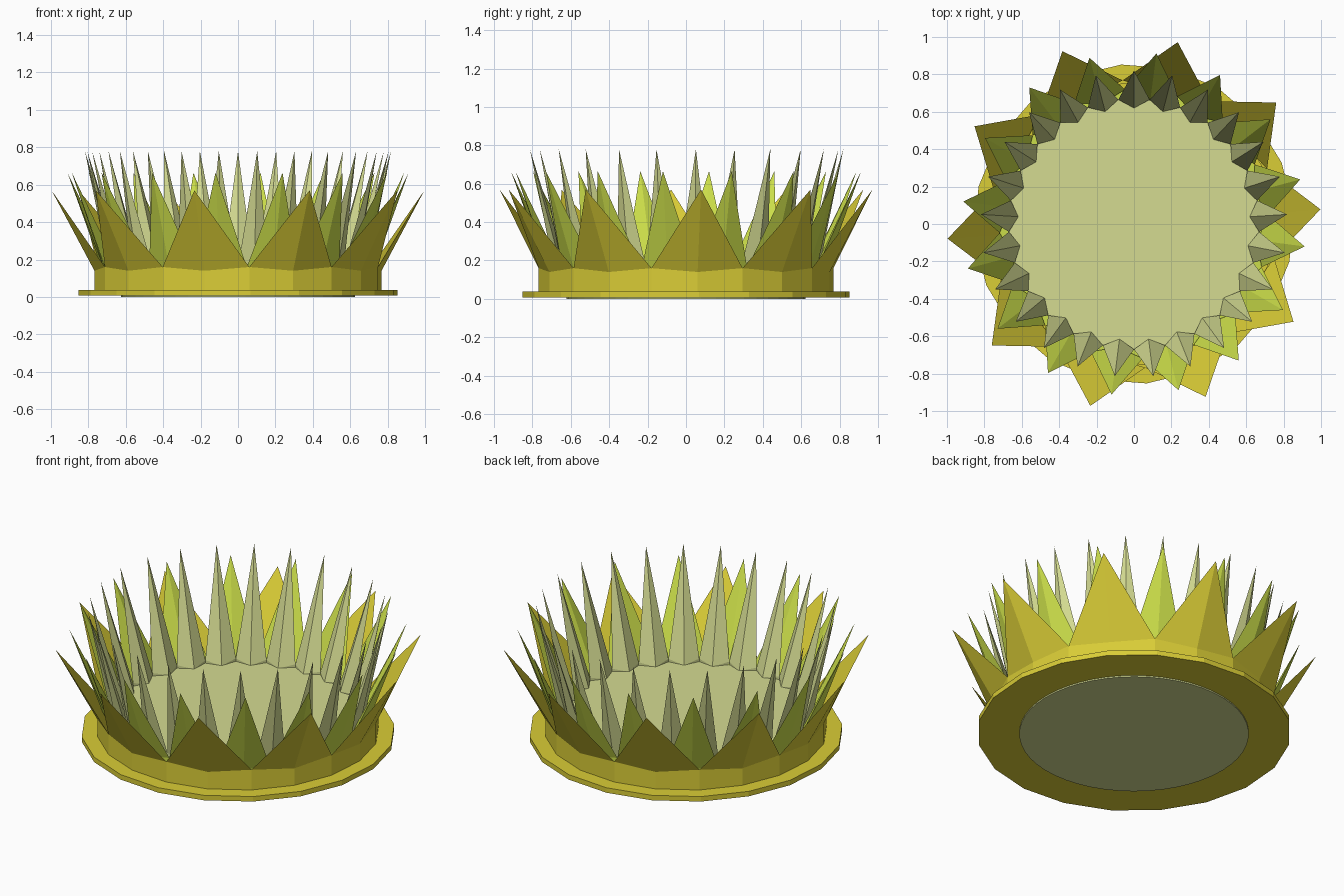
import bpy, bmesh
from math import sin, cos, radians, pi

if "Cube" in bpy.data.objects:
    bpy.data.objects.remove(bpy.data.objects["Cube"])


def material(name, col):
    m = bpy.data.materials.new(name)
    m.diffuse_color = (*col, 1)
    m.use_nodes = True
    m.node_tree.nodes["Principled BSDF"].inputs["Base Color"].default_value = m.diffuse_color
    return m


YELLOW = material("golden yellow", (0.70, 0.61, 0.037))
GREEN = material("lime green", (0.60, 0.73, 0.068))
PALE = material("pale green", (0.66, 0.71, 0.285))


def finish(bm, name, mat):
    bmesh.ops.recalc_face_normals(bm, faces=bm.faces[:])
    me = bpy.data.meshes.new(name)
    bm.to_mesh(me)
    bm.free()
    me.materials.append(mat)
    ob = bpy.data.objects.new(name, me)
    bpy.context.collection.objects.link(ob)
    return ob


def pol(bm, r, a, z):
    return bm.verts.new((r * cos(a), r * sin(a), z))


def disc(name, mat, r, z0, z1, n, start=0.0):
    """Flat-sided solid disc."""
    bm = bmesh.new()
    ang = [radians(start) + 2 * pi * i / n for i in range(n)]
    lo = [pol(bm, r, a, z0) for a in ang]
    hi = [pol(bm, r, a, z1) for a in ang]
    bm.faces.new(lo[::-1])
    bm.faces.new(hi)
    for i in range(n):
        j = (i + 1) % n
        bm.faces.new((lo[i], lo[j], hi[j], hi[i]))
    return finish(bm, name, mat)


def spike_ring(name, mat, n, start, r_in, r_valley, r_out, r_tip, z_tip,
               z_bot=0.03, z_base=0.14, z_valley=0.16):
    """Ring wall whose top rises into n four-sided, outward-leaning spikes."""
    bm = bmesh.new()
    step = 2 * pi / n
    mid = [radians(start) + step * i for i in range(n)]
    val = [(pol(bm, r_valley, a - step / 2, z_valley),
            pol(bm, r_valley, a - step / 2, z_bot)) for a in mid]
    for i, a in enumerate(mid):
        v, vb = val[i]
        w, wb = val[(i + 1) % n]
        o, ob = pol(bm, r_out, a, z_base), pol(bm, r_out, a, z_bot)
        p, pb = pol(bm, r_in, a, z_base), pol(bm, r_in, a, z_bot)
        t = pol(bm, r_tip, a, z_tip)
        for tri in ((v, o, t), (o, w, t), (w, p, t), (p, v, t)):
            bm.faces.new(tri)
        for quad in ((vb, ob, o, v), (ob, wb, w, o),
                     (wb, pb, p, w), (pb, vb, v, p), (vb, pb, wb, ob)):
            bm.faces.new(quad)
    return finish(bm, name, mat)


# Base: wide rim plate and pale disc underneath
disc("base_rim", YELLOW, 0.855, 0.008, 0.038, 20, 4.5)
disc("underside_disc", PALE, 0.625, 0.0, 0.02, 50)

# Fills inside the rings; the highest one is the visible floor
disc("outer_fill", YELLOW, 0.755, 0.03, 0.13, 20, 4.5)
disc("middle_fill", GREEN, 0.715, 0.03, 0.136, 32, 15)
disc("inner_floor", PALE, 0.67, 0.03, 0.142, 50, 3.6)

# Three rings of spikes
spike_ring("outer_spikes", YELLOW, 10, 4.5, 0.72, 0.77, 0.77, 1.0, 0.57)
spike_ring("middle_spikes", GREEN, 16, 15, 0.665, 0.72, 0.73, 0.92, 0.665)
spike_ring("inner_spikes", PALE, 25, 3.6, 0.62, 0.67, 0.69, 0.82, 0.78)
